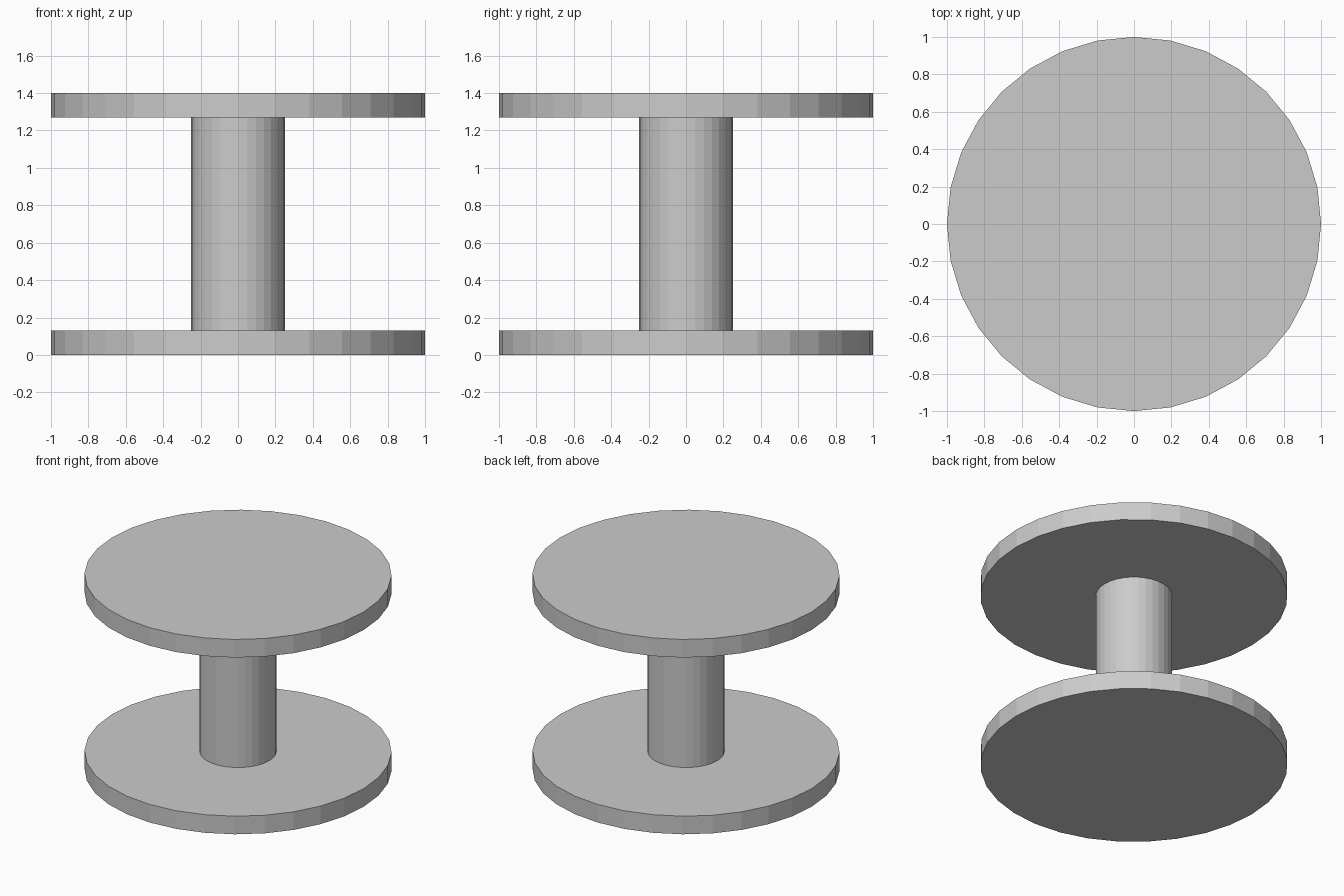
import bpy

cube = bpy.data.objects.get("Cube")
if cube:
    bpy.data.objects.remove(cube, do_unlink=True)

# Single plain grey
GREY = (0.6, 0.6, 0.6, 1.0)
grey = bpy.data.materials.new("plain_grey")
grey.use_nodes = True
grey.diffuse_color = GREY
grey.node_tree.nodes["Principled BSDF"].inputs["Base Color"].default_value = GREY

HEIGHT = 1.4
PLATE = 0.13


def cylinder(name, radius, bottom, top):
    """Flat-shaded upright cylinder between two heights."""
    bpy.ops.mesh.primitive_cylinder_add(
        vertices=32, radius=radius, depth=top - bottom,
        location=(0, 0, (bottom + top) / 2))
    obj = bpy.context.object
    obj.name = name
    obj.data.name = name
    obj.data.materials.append(grey)
    return obj


# Two round plates joined by a central column
cylinder("base_plate", 1.0, 0, PLATE)
cylinder("column", 0.25, PLATE, HEIGHT - PLATE)
cylinder("top_plate", 1.0, HEIGHT - PLATE, HEIGHT)
